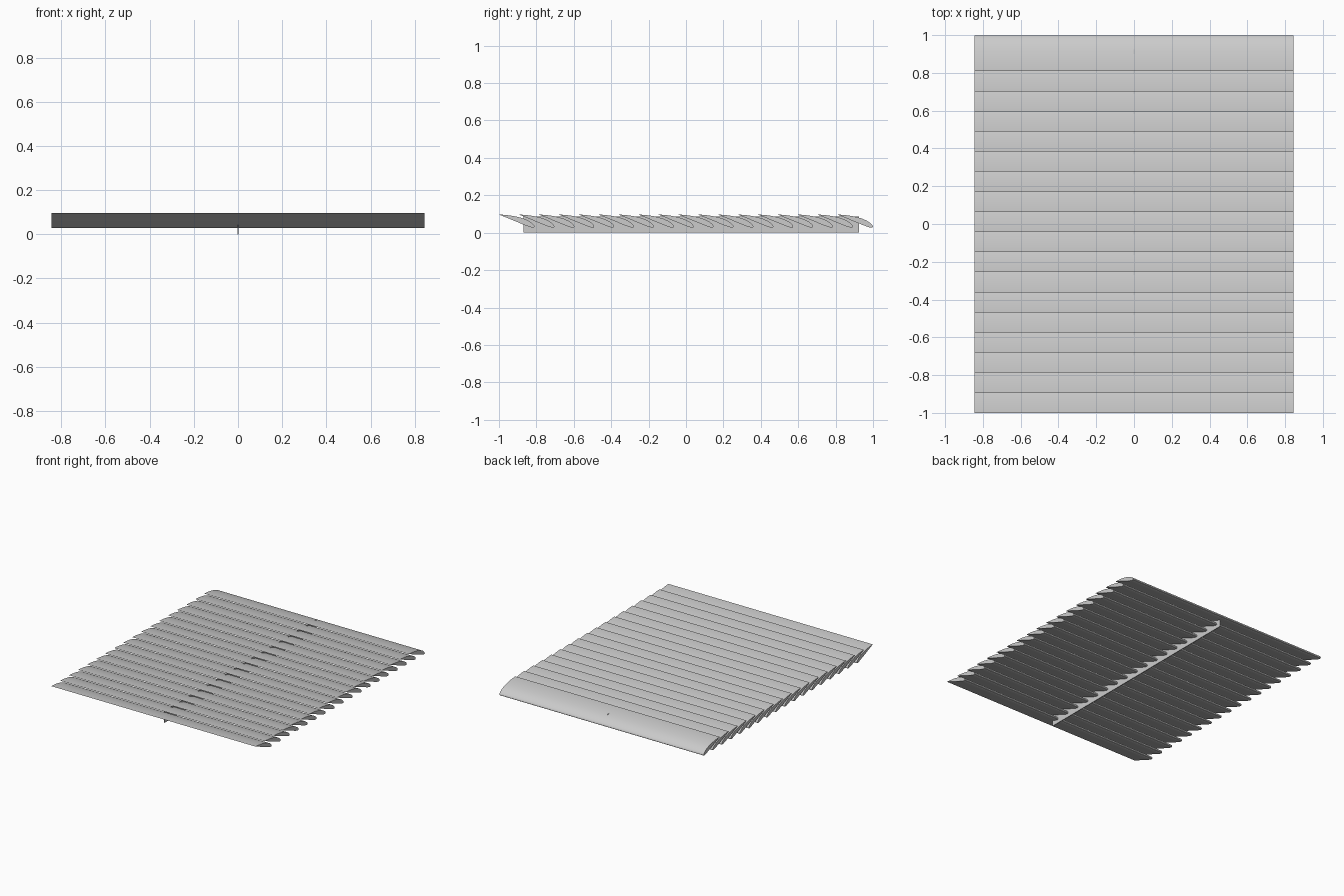
import bpy, bmesh, math

if "Cube" in bpy.data.objects:
    bpy.data.objects.remove(bpy.data.objects["Cube"])

grey = bpy.data.materials.new("light grey")
grey.diffuse_color = (0.6, 0.6, 0.6, 1)
grey.use_nodes = True
grey.node_tree.nodes["Principled BSDF"].inputs["Base Color"].default_value = grey.diffuse_color

COUNT, FIRST, PITCH = 18, -1.0, 0.1064
HALF_WIDTH = 0.845
TAIL, NOSE = (0.0, 0.097), (0.19, 0.031)   # section ends in (y, z)


def prism(name, outline, half_width):
    """Closed solid: a (y, z) outline extruded along x."""
    bm = bmesh.new()
    face = bm.faces.new([bm.verts.new((-half_width, y, z)) for y, z in outline])
    ext = bmesh.ops.extrude_face_region(bm, geom=[face])
    moved = [v for v in ext["geom"] if isinstance(v, bmesh.types.BMVert)]
    bmesh.ops.translate(bm, verts=moved, vec=(2 * half_width, 0, 0))
    bmesh.ops.recalc_face_normals(bm, faces=bm.faces)
    mesh = bpy.data.meshes.new(name)
    bm.to_mesh(mesh)
    bm.free()
    mesh.materials.append(grey)
    obj = bpy.data.objects.new(name, mesh)
    bpy.context.collection.objects.link(obj)
    return obj


def wing_section(thick=0.15, camber=0.04, peak=0.4, steps=16):
    """Cambered wing outline with the round nose low at the back."""
    dy, dz = TAIL[0] - NOSE[0], TAIL[1] - NOSE[1]

    def point(t, side):
        half = 5 * thick * (0.2969 * math.sqrt(t) - 0.126 * t - 0.3516 * t**2
                            + 0.2843 * t**3 - 0.1036 * t**4)
        d = peak if t < peak else 1 - peak
        mid = camber * (1 - ((t - peak) / d) ** 2)
        h = mid + side * half
        return (NOSE[0] + t * dy + h * dz, NOSE[1] + t * dz - h * dy)

    ts = [(1 - math.cos(math.pi * i / steps)) / 2 for i in range(steps + 1)]
    return [point(t, 1) for t in reversed(ts)] + [point(t, -1) for t in ts[1:-1]]


# Overlapping tilted slats
section = wing_section()
for i in range(COUNT):
    y0 = FIRST + i * PITCH
    slat = prism(f"slat_{i + 1}", [(y + y0, z) for y, z in section], HALF_WIDTH)
    bpy.ops.object.select_all(action='DESELECT')
    slat.select_set(True)
    bpy.context.view_layer.objects.active = slat
    bpy.ops.object.shade_smooth_by_angle(angle=math.radians(30))

# Thin upright rail joining the slats
prism("centre_rail", [(-0.87, 0), (0.925, 0), (0.925, 0.086), (-0.87, 0.086)], 0.003)
